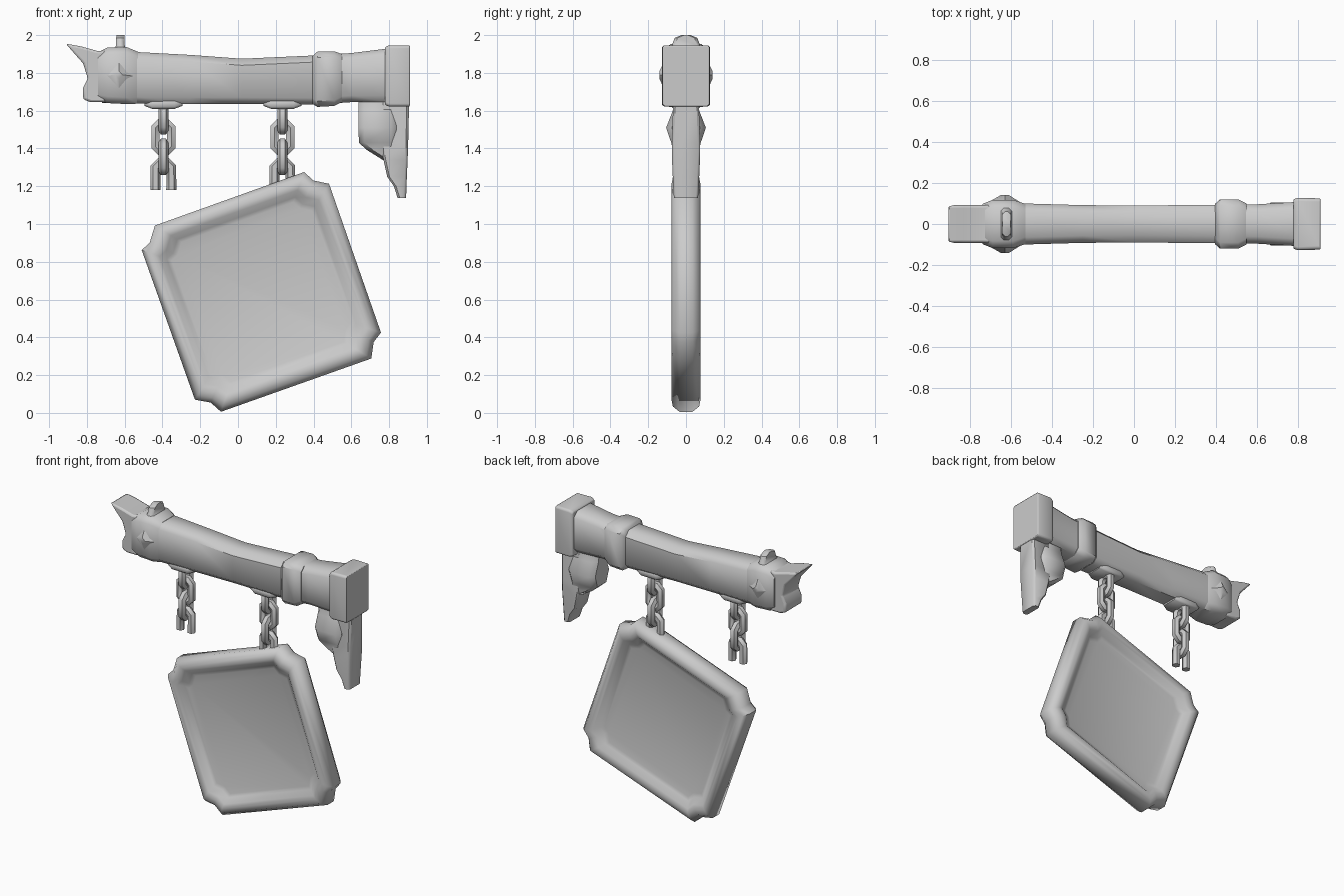
import bpy, bmesh
from math import radians
from mathutils import Vector

cube = bpy.data.objects.get("Cube")
if cube:
    bpy.data.objects.remove(cube, do_unlink=True)

mat = bpy.data.materials.new("plain grey")
mat.use_nodes = True
GREY = (0.6, 0.6, 0.6, 1)
mat.diffuse_color = GREY
mat.node_tree.nodes["Principled BSDF"].inputs["Base Color"].default_value = GREY


def finish(obj, angle=40):
    bpy.ops.object.select_all(action='DESELECT')
    obj.select_set(True)
    bpy.context.view_layer.objects.active = obj
    if obj.type == 'CURVE':
        bpy.ops.object.convert(target='MESH')
        obj = bpy.context.object
    if not obj.data.materials:
        obj.data.materials.append(mat)
    bpy.ops.object.shade_smooth_by_angle(angle=radians(angle))
    return obj


def skin(name, rings, bevel=0, angle=40):
    """Bridge equal rings of points and cap both ends."""
    bm = bmesh.new()
    loops = [[bm.verts.new(p) for p in ring] for ring in rings]
    n = len(loops[0])
    for a, b in zip(loops, loops[1:]):
        for i in range(n):
            j = (i + 1) % n
            bm.faces.new((a[i], a[j], b[j], b[i]))
    bm.faces.new(loops[0])
    bm.faces.new(loops[-1])
    bmesh.ops.recalc_face_normals(bm, faces=bm.faces)
    mesh = bpy.data.meshes.new(name)
    bm.to_mesh(mesh)
    bm.free()
    obj = bpy.data.objects.new(name, mesh)
    bpy.context.collection.objects.link(obj)
    if bevel:
        mod = obj.modifiers.new("soft edges", 'BEVEL')
        mod.width = bevel
        mod.segments = 2
    return finish(obj, angle)


def loft(name, sections, chamfer, along='x', bevel=0, angle=45):
    """Sections are (position, low, high, half depth) with clipped corners."""
    rings = []
    for pos, lo, hi, h in sections:
        c = min(chamfer, (hi - lo) * 0.4, h * 0.6)
        shape = [(lo, h - c), (lo + c, h), (hi - c, h), (hi, h - c),
                 (hi, c - h), (hi - c, -h), (lo + c, -h), (lo, c - h)]
        rings.append([(pos, y, a) if along == 'x' else (a, y, pos)
                      for a, y in shape])
    return skin(name, rings, bevel, angle)


def slab(name, outline, depth, bevel):
    return skin(name, [[(x, y, z) for x, z in outline]
                       for y in (-depth, depth)], bevel)


# Sagging main beam
loft("beam", [(-0.72, 1.64, 1.92, 0.095), (-0.53, 1.637, 1.91, 0.1),
              (-0.25, 1.635, 1.895, 0.092), (0.02, 1.635, 1.875, 0.09),
              (0.4, 1.632, 1.892, 0.094), (0.6, 1.645, 1.905, 0.096),
              (0.8, 1.645, 1.93, 0.108)], 0.035)

# Broken beam end with a notch
slab("splintered_end", [(-0.7, 1.645), (-0.78, 1.645), (-0.82, 1.66),
                        (-0.82, 1.72), (-0.795, 1.77), (-0.82, 1.85),
                        (-0.912, 1.955), (-0.83, 1.94), (-0.74, 1.915),
                        (-0.7, 1.92)], 0.092, 0.012)

# Knot with a point on each side, and the peg above it
loft("beam_knot", [(-0.74, 1.65, 1.91, 0.098), (-0.69, 1.64, 1.935, 0.118),
                   (-0.59, 1.635, 1.937, 0.118), (-0.53, 1.637, 1.912, 0.098)],
     0.035)
skin("knot_ridge", [[(-0.74, s * 0.09, 1.78), (-0.63, s * 0.1, 1.68),
                     (-0.53, s * 0.09, 1.78), (-0.63, s * 0.1, 1.89)]
                    if k == 0 else
                    [(-0.65, s * 0.141, 1.79), (-0.63, s * 0.141, 1.77),
                     (-0.61, s * 0.141, 1.79), (-0.63, s * 0.141, 1.81)]
                    for s, k in ((-1, 1), (-1, 0), (1, 0), (1, 1))])
loft("peg", [(1.9, -0.67, -0.58, 0.09), (1.945, -0.645, -0.6, 0.075),
             (1.985, -0.645, -0.6, 0.06), (2.0, -0.643, -0.602, 0.025)],
     0.015, along='z')

# Strap around the beam
loft("beam_strap", [(0.395, 1.635, 1.89, 0.098), (0.42, 1.62, 1.912, 0.12),
                    (0.51, 1.625, 1.914, 0.12), (0.55, 1.645, 1.9, 0.1)], 0.03)

# Square end cap
loft("end_cap", [(0.778, 1.63, 1.935, 0.12), (0.8, 1.622, 1.946, 0.128),
                 (0.91, 1.622, 1.946, 0.125)], 0.01, bevel=0.006)

# Bracket: outer post and bulging brace
loft("bracket_post", [(1.65, 0.76, 0.906, 0.068), (1.43, 0.755, 0.901, 0.074),
                      (1.34, 0.77, 0.898, 0.074), (1.25, 0.79, 0.894, 0.07),
                      (1.2, 0.825, 0.892, 0.068), (1.138, 0.845, 0.89, 0.064)],
     0.012, along='z')
loft("bracket_brace", [(1.66, 0.638, 0.84, 0.062), (1.6, 0.638, 0.84, 0.07),
                       (1.51, 0.638, 0.84, 0.105), (1.43, 0.64, 0.84, 0.078),
                       (1.39, 0.685, 0.84, 0.07), (1.34, 0.765, 0.84, 0.06)],
     0.03, along='z')


# Chains of alternating links
def link(name, x, z, half_height, facing, broken=False):
    w, h, c = 0.042, half_height - 0.025, 0.025
    path = [(-w, -h + c), (-w, h - c), (-w + c, h), (w - c, h),
            (w, h - c), (w, -h + c)]
    if broken:
        path[0], path[-1] = (-w, -h - 0.025), (w, -h - 0.025)
    else:
        path += [(w - c, -h), (-w + c, -h)]
    curve = bpy.data.curves.new(name, 'CURVE')
    curve.dimensions = '3D'
    curve.bevel_depth = 0.027
    curve.bevel_resolution = 1
    curve.use_fill_caps = True
    spline = curve.splines.new('POLY')
    spline.points.add(len(path) - 1)
    for point, (a, b) in zip(spline.points, path):
        point.co = (x + a, 0, z + b, 1) if facing else (x, a, z + b, 1)
    spline.use_cyclic_u = not broken
    obj = bpy.data.objects.new(name, curve)
    bpy.context.collection.objects.link(obj)
    finish(obj, 50)


for side, x in (("right", -0.395), ("left", 0.235)):
    loft(side + "_chain_mount", [(x - 0.1, 1.625, 1.66, 0.06),
                                 (x - 0.06, 1.61, 1.66, 0.075),
                                 (x + 0.06, 1.61, 1.66, 0.075),
                                 (x + 0.1, 1.625, 1.66, 0.06)], 0.01)
    link(side + "_top_link", x, 1.56, 0.09, False)
    link(side + "_upper_link", x, 1.46, 0.1, True)
    link(side + "_middle_link", x, 1.355, 0.1, False)
    link(side + "_lower_link", x, 1.265, 0.085, True, broken=True)

# Tilted sign board with notched corners, raised rim and sunken panel
centre = Vector((0.122, 0.64))
outline = [(-0.51, 0.862), (-0.468, 0.9), (-0.44, 0.992), (0.35, 1.275),
           (0.4, 1.23), (0.482, 1.213), (0.757, 0.425), (0.718, 0.375),
           (0.706, 0.288), (-0.09, 0.006), (-0.145, 0.055), (-0.228, 0.07)]
half = [(0.75, 0.03), (0.79, 0.038), (0.85, 0.068), (0.895, 0.077),
        (0.955, 0.07), (1.0, 0.035)]
profile = [(s, -y) for s, y in half] + [(s, y) for s, y in reversed(half)]
skin("sign_board", [[(p.x, y, p.y) for p in
                     (centre + (Vector(q) - centre) * s for q in outline)]
                    for s, y in profile], angle=50)
